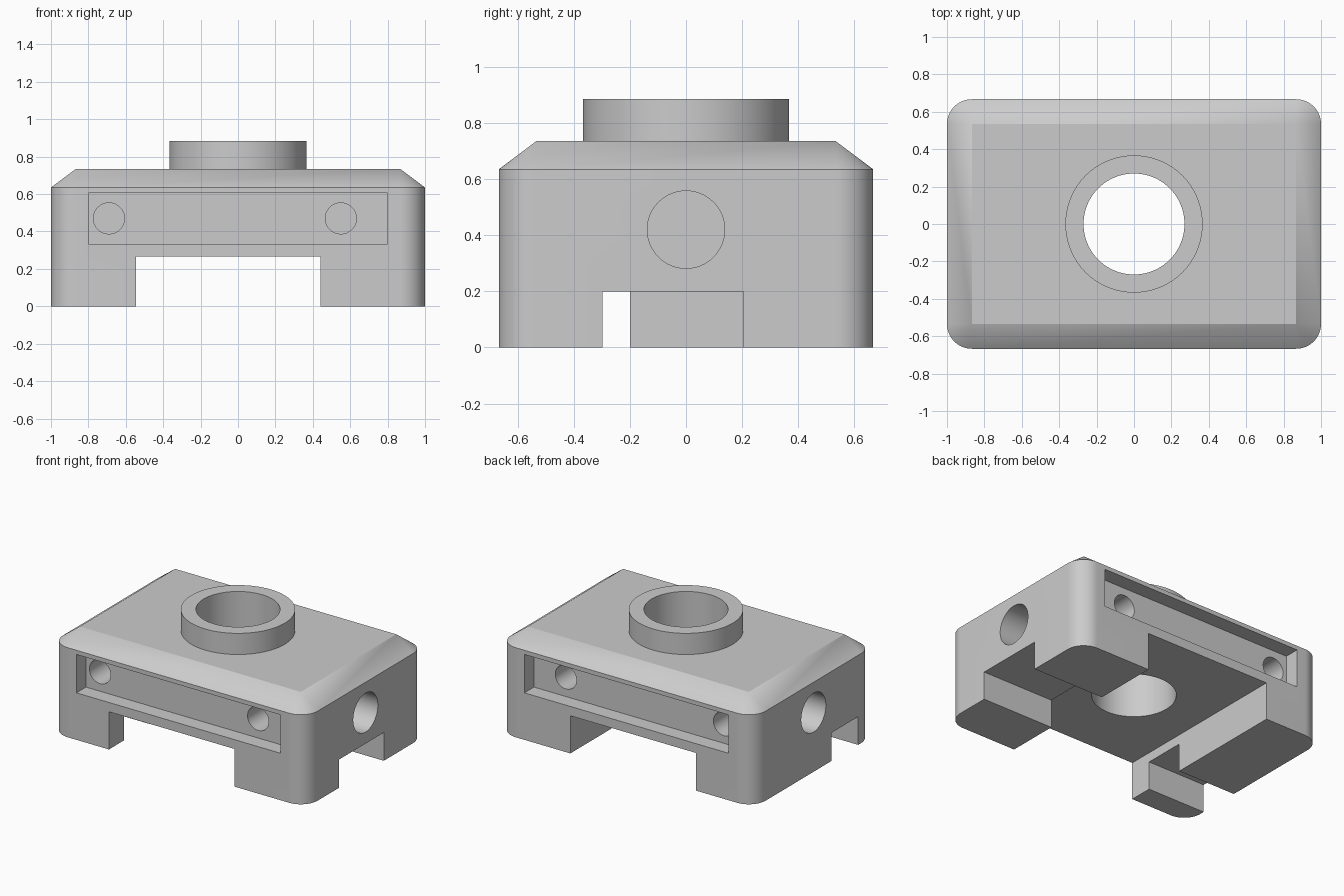
import bpy, bmesh, math
from mathutils import Matrix, Vector

old = bpy.data.objects.get("Cube")
if old:
    bpy.data.objects.remove(old, do_unlink=True)

# Material
grey = bpy.data.materials.new("plain grey")
grey.use_nodes = True
colour = (0.6, 0.6, 0.6, 1)
grey.diffuse_color = colour
grey.node_tree.nodes["Principled BSDF"].inputs["Base Color"].default_value = colour

HALF_X, HALF_Y = 1.0, 0.667
SHOULDER, TOP, COLLAR_TOP = 0.635, 0.735, 0.885
RADIUS = 0.133


def make_object(name, bm):
    bmesh.ops.recalc_face_normals(bm, faces=bm.faces)
    mesh = bpy.data.meshes.new(name)
    bm.to_mesh(mesh)
    bm.free()
    mesh.materials.append(grey)
    obj = bpy.data.objects.new(name, mesh)
    bpy.context.collection.objects.link(obj)
    return obj


def box(name, low, high):
    bm = bmesh.new()
    low, high = Vector(low), Vector(high)
    bmesh.ops.create_cube(bm, size=1, matrix=Matrix.Translation((low + high) / 2)
                          @ Matrix.Diagonal((high - low).to_4d()))
    return make_object(name, bm)


def cylinder(name, start, end, radius, segments=64):
    bm = bmesh.new()
    start, end = Vector(start), Vector(end)
    axis = end - start
    turn = axis.to_track_quat("Z", "Y").to_matrix().to_4x4()
    bmesh.ops.create_cone(bm, cap_ends=True, segments=segments, radius1=radius,
                          radius2=radius, depth=axis.length,
                          matrix=Matrix.Translation((start + end) / 2) @ turn)
    return make_object(name, bm)


def combine(target, other, operation):
    mod = target.modifiers.new(other.name, "BOOLEAN")
    mod.operation = operation
    mod.solver = "EXACT"
    mod.object = other
    bpy.context.view_layer.objects.active = target
    bpy.ops.object.modifier_apply(modifier=mod.name)
    bpy.data.objects.remove(other, do_unlink=True)


# Body: rounded block whose chamfer closes to sharp corners at the top
bm = bmesh.new()
bottom, shoulder, top = [], [], []
STEPS = 16
for corner, (sx, sy) in enumerate([(1, 1), (-1, 1), (-1, -1), (1, -1)]):
    cx, cy = sx * (HALF_X - RADIUS), sy * (HALF_Y - RADIUS)
    tip = bm.verts.new((cx, cy, TOP))
    for i in range(STEPS + 1):
        a = (corner + i / STEPS) * math.pi / 2
        x, y = cx + RADIUS * math.cos(a), cy + RADIUS * math.sin(a)
        bottom.append(bm.verts.new((x, y, 0)))
        shoulder.append(bm.verts.new((x, y, SHOULDER)))
        top.append(tip)
count = len(bottom)
for i in range(count):
    j = (i + 1) % count
    bm.faces.new((bottom[i], bottom[j], shoulder[j], shoulder[i]))
    ring = [shoulder[i], shoulder[j], top[j]]
    if top[i] != top[j]:
        ring.append(top[i])
    bm.faces.new(ring)
bm.faces.new(bottom)
bm.faces.new(top[::STEPS + 1])
body = make_object("body", bm)

# Raised collar and vertical bore
combine(body, cylinder("collar", (0, 0, 0.6), (0, 0, COLLAR_TOP), 0.367, 96), "UNION")
combine(body, cylinder("bore", (0, 0, -0.1), (0, 0, 1), 0.27, 96), "DIFFERENCE")

# Underside channel and the offset notch on each side
cutters = [
    box("channel", (-0.545, -1, -0.1), (0.44, 1, 0.267)),
    box("left_notch", (0.3, -0.297, -0.1), (1.2, 0.205, 0.2)),
    box("right_notch", (-1.2, -0.5, -0.1), (-0.4, -0.2, 0.2)),
]

# Front and back recesses with blind holes, and blind side holes
for s in (-1, 1):
    ys = sorted((s * 0.56, s * 0.8))
    cutters.append(box("recess", (-0.8, ys[0], 0.333), (0.8, ys[1], 0.605)))
    for x in (-0.69, 0.55):
        cutters.append(cylinder("screw_hole", (x, s * 0.7, 0.47), (x, s * 0.25, 0.47), 0.083))
    cutters.append(cylinder("side_hole", (s * 1.1, 0, 0.42), (s * 0.6, 0, 0.42), 0.138))
for cutter in cutters:
    combine(body, cutter, "DIFFERENCE")

# Smooth curved walls, crisp edges
bpy.ops.object.select_all(action="DESELECT")
body.select_set(True)
bpy.context.view_layer.objects.active = body
bpy.ops.object.shade_smooth_by_angle(angle=math.radians(30))
